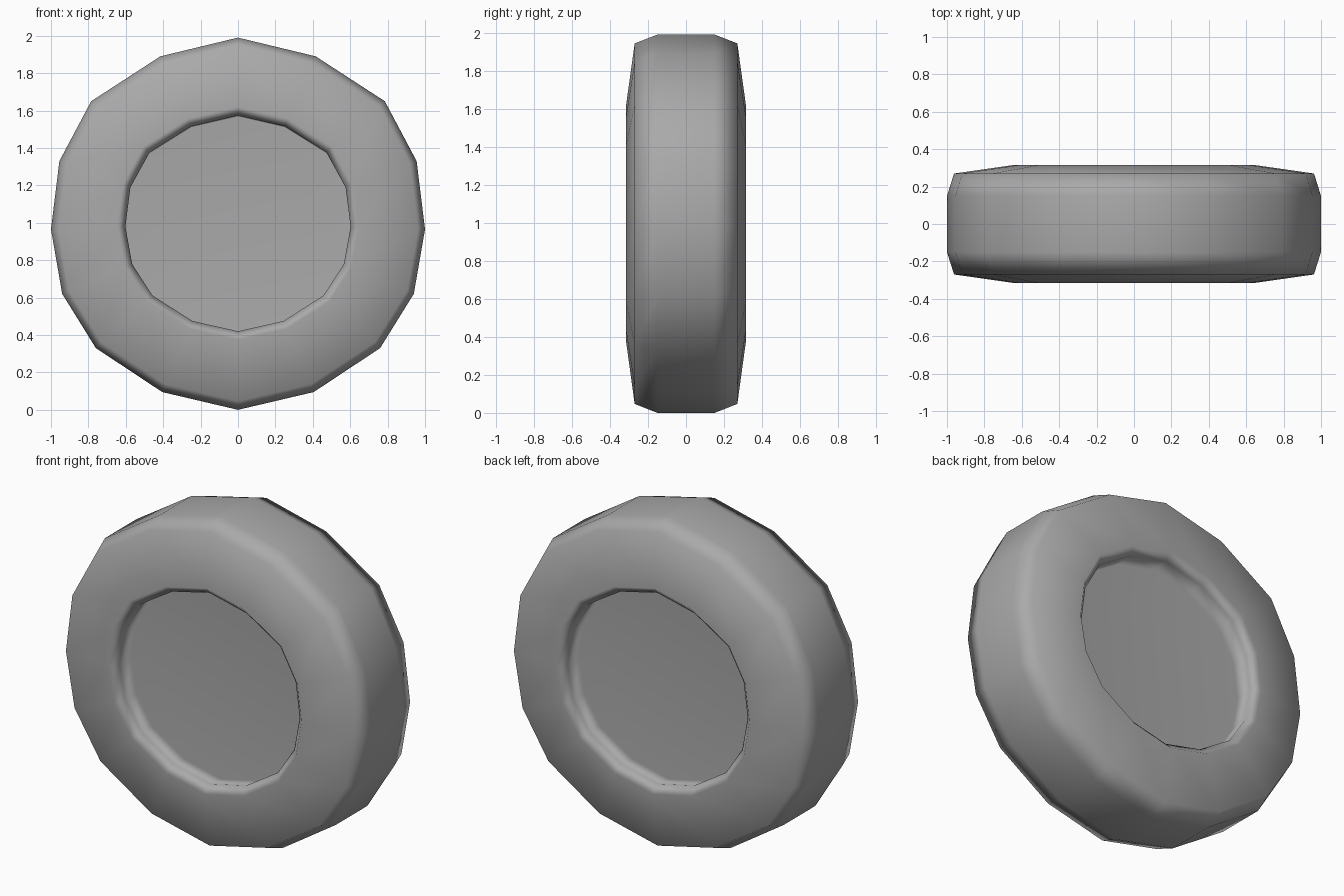
import bpy
import bmesh

cube = bpy.data.objects.get("Cube")
if cube:
    bpy.data.objects.remove(cube, do_unlink=True)

CENTRE_Z = 1.0

grey = bpy.data.materials.new("rubber grey")
grey.use_nodes = True
colour = (0.4, 0.4, 0.4, 1)
grey.diffuse_color = colour
grey.node_tree.nodes["Principled BSDF"].inputs["Base Color"].default_value = colour

# Slightly uneven sixteen-sided outline: one half, then its mirror
half = [(0, 0.99), (0.415, 0.89), (0.785, 0.65), (0.955, 0.33), (1, -0.035),
        (0.94, -0.38), (0.76, -0.67), (0.405, -0.905), (0, -1)]
outline = half + [(-x, z) for x, z in reversed(half[1:-1])]


def ring(bm, y, sx, sz, drop):
    return [bm.verts.new((x * sx, y, z * sz + CENTRE_Z - drop)) for x, z in outline]


def bridge(bm, a, b):
    n = len(a)
    for i in range(n):
        j = (i + 1) % n
        bm.faces.new((a[i], a[j], b[j], b[i]))


# Wheel section from the recessed hub over lip, sidewall and shoulder to the tread
section = [(0.16, 0.605, 0.583, 0.01), (0.27, 0.602, 0.58, 0),
           (0.315, 0.645, 0.626, 0), (0.27, 0.962, 0.953, 0), (0.15, 1, 1, 0)]
section += [(-y, sx, sz, drop) for y, sx, sz, drop in reversed(section)]

bm = bmesh.new()
rings = [ring(bm, *s) for s in section]
for a, b in zip(rings, rings[1:]):
    bridge(bm, a, b)

# Hub discs close the recess on both sides
for r in (rings[0], rings[-1]):
    bm.faces.new(r)

bmesh.ops.recalc_face_normals(bm, faces=bm.faces)
for f in bm.faces:
    f.smooth = True
mesh = bpy.data.meshes.new("wheel")
bm.to_mesh(mesh)
bm.free()
mesh.materials.append(grey)
wheel = bpy.data.objects.new("wheel", mesh)
bpy.context.collection.objects.link(wheel)

# Large faces keep flat shading while small bevels blend between them
wheel.modifiers.new("weighted_shading", 'WEIGHTED_NORMAL')
